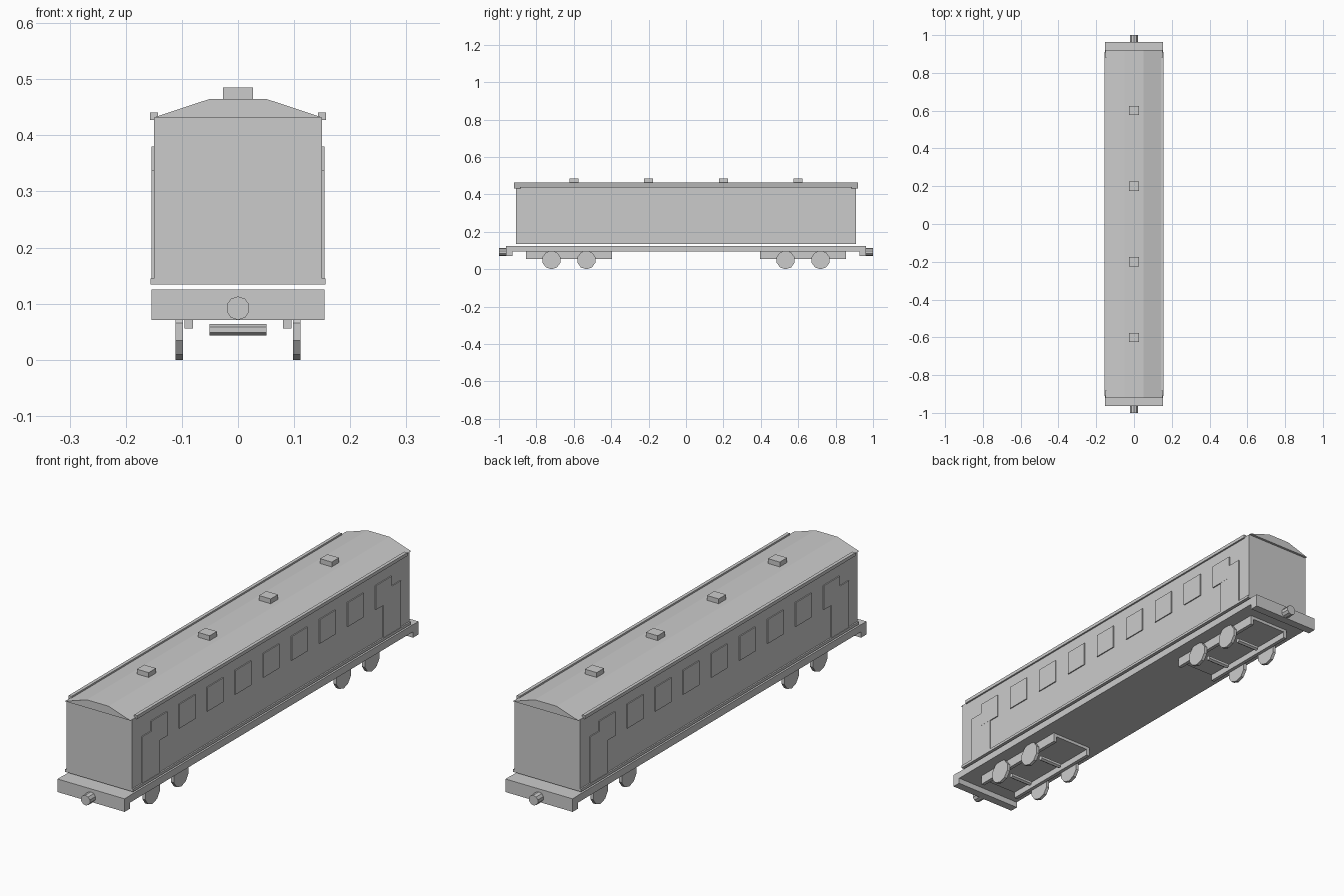
import bpy
from math import pi

if "Cube" in bpy.data.objects:
    bpy.data.objects.remove(bpy.data.objects["Cube"])


def mesh_object(name, verts, faces):
    me = bpy.data.meshes.new(name)
    me.from_pydata(verts, [], faces)
    ob = bpy.data.objects.new(name, me)
    bpy.context.collection.objects.link(ob)
    return ob


def extrude_y(name, profile, y0, y1):
    """Extrude an anticlockwise (x, z) profile along y."""
    n = len(profile)
    verts = [(x, y, z) for y in (y0, y1) for x, z in profile]
    faces = [tuple(range(n)), tuple(range(2 * n - 1, n - 1, -1))]
    faces += [(i, i + n, (i + 1) % n + n, (i + 1) % n) for i in range(n)]
    return mesh_object(name, verts, faces)


def box(name, x, y, z):
    (x0, x1), (z0, z1) = x, z
    return extrude_y(name, [(x0, z0), (x1, z0), (x1, z1), (x0, z1)], *y)


def cylinder(name, sides, radius, length, loc, rot):
    bpy.ops.mesh.primitive_cylinder_add(vertices=sides, radius=radius, depth=length,
                                        location=loc, rotation=rot)
    bpy.context.object.name = name


def side_box(name, x0, x1, y, z):
    """A box on each side of the carriage."""
    box(name + "_right", (x0, x1), y, z)
    box(name + "_left", (-x1, -x0), y, z)


# Carriage body and cambered roof
box("body", (-0.15, 0.15), (-0.91, 0.91), (0.134, 0.432))
extrude_y("roof", [(-0.15, 0.432), (0.15, 0.432), (0.05, 0.465), (-0.05, 0.465)], -0.92, 0.92)

# Gutters and lower sill strips
side_box("gutter", 0.143, 0.157, (-0.885, 0.885), (0.427, 0.441))
side_box("sill", 0.148, 0.156, (-0.91, 0.91), (0.134, 0.145))

# Windows and doors, raised slightly from the walls
for k in range(-4, 5):
    y = k * 0.184
    side_box("window", 0.148, 0.1545, (y - 0.052, y + 0.052), (0.28, 0.38))
for y in (-0.79, 0.79):
    side_box("door", 0.148, 0.154, (y - 0.058, y + 0.058), (0.14, 0.338))

# Roof vents
for y in (-0.6, -0.2, 0.2, 0.6):
    box("roof_vent", (-0.027, 0.027), (y - 0.024, y + 0.024), (0.46, 0.485))

# Underframe
box("underframe", (-0.153, 0.153), (-0.962, 0.962), (0.095, 0.125))

for s in (-1, 1):
    # End beam and central coupler
    box("end_beam", (-0.154, 0.154), sorted((s * 0.928, s * 0.963)), (0.071, 0.125))
    cylinder("coupler", 10, 0.021, 0.06, (0, s * 0.97, 0.092), (pi / 2, 0, 0))

    # Bogie: plate, side frames, axles and wheels
    c = s * 0.626
    ends = (c - 0.23, c + 0.23)
    box("bogie_plate", (-0.085, 0.085), ends, (0.082, 0.097))
    side_box("bogie_frame", 0.08, 0.095, ends, (0.056, 0.097))
    for y in (c - 0.0935, c + 0.0935):
        cylinder("axle", 6, 0.0105, 0.102, (0, y, 0.0535), (pi / 2, 0, pi / 2))
        for x in (-0.105, 0.105):
            cylinder("wheel", 10, 0.05, 0.0136, (x, y, 0.05), (pi / 2, 0, pi / 2))
